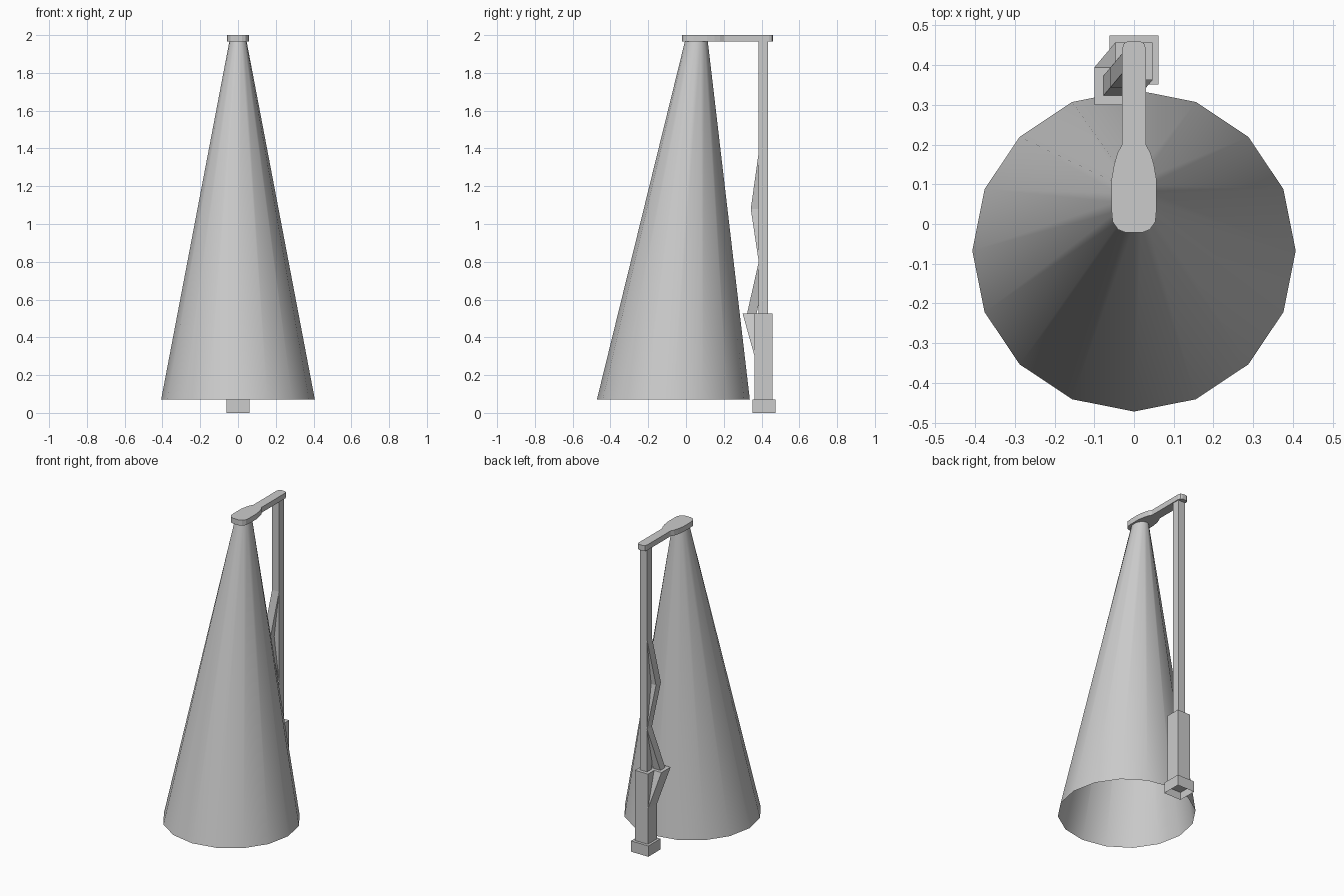
import bpy, bmesh, math

if "Cube" in bpy.data.objects:
    bpy.data.objects.remove(bpy.data.objects["Cube"], do_unlink=True)

grey = bpy.data.materials.new("plain_grey")
grey.use_nodes = True
colour = (0.6, 0.6, 0.6, 1)
grey.diffuse_color = colour
grey.node_tree.nodes["Principled BSDF"].inputs["Base Color"].default_value = colour

POST_Y = 0.41


def loft(name, rings, caps=True, smooth=False, recess=None):
    """Skin a stack of equal point rings; optionally sink a hole in the base."""
    bm = bmesh.new()
    loops = [[bm.verts.new(p) for p in ring] for ring in rings]
    n = len(loops[0])
    for low, high in zip(loops, loops[1:]):
        for i in range(n):
            j = (i + 1) % n
            bm.faces.new((low[i], low[j], high[j], high[i]))
    if caps:
        bottom = bm.faces.new(loops[0][::-1])
        bm.faces.new(loops[-1])
        if recess:
            bmesh.ops.inset_region(bm, faces=[bottom], thickness=recess)
            bmesh.ops.translate(bm, verts=bottom.verts, vec=(0, 0, 0.05))
    mesh = bpy.data.meshes.new(name)
    bm.to_mesh(mesh)
    bm.free()
    mesh.materials.append(grey)
    obj = bpy.data.objects.new(name, mesh)
    bpy.context.collection.objects.link(obj)
    if smooth:
        bpy.ops.object.select_all(action='DESELECT')
        obj.select_set(True)
        bpy.context.view_layer.objects.active = obj
        bpy.ops.object.shade_smooth_by_angle(angle=math.radians(35))
    return obj


def square(half, z, dx=0, dy=0):
    return [(dx + sx * half, POST_Y + dy + sy * half, z)
            for sx, sy in ((-1, -1), (1, -1), (1, 1), (-1, 1))]


def ellipse(rx, ry, y, z, sides=16):
    return [(rx * math.cos(math.tau * i / sides),
             y + ry * math.sin(math.tau * i / sides), z) for i in range(sides)]


# Open slanted light cone
loft("light_cone", [ellipse(0.407, 0.405, -0.067, 0.07),
                    ellipse(0.045, 0.06, 0.055, 1.97)], caps=False, smooth=True)

# Base, sleeve and straight post
loft("base", [square(0.062, 0, dy=0.003), square(0.062, 0.07, dy=0.003)], recess=0.03)
loft("sleeve", [square(0.047, 0.07), square(0.047, 0.525)])
loft("post", [square(0.025, 0.5), square(0.025, 1.97)])

# Leaning branch of the sleeve and the zigzag branch of the post
loft("sleeve_branch", [square(0.047, 0.3), square(0.047, 0.525, -0.053, -0.063)])
loft("post_branch", [square(0.025, 0.52, -0.053, -0.063), square(0.025, 0.8),
                     square(0.025, 1.08, -0.035, -0.042), square(0.025, 1.38)])

# Lamp head with its arm, mirrored from one half outline
half = [(0.02, -0.022), (0.04, -0.014), (0.054, 0.006), (0.057, 0.04), (0.057, 0.11),
        (0.05, 0.15), (0.041, 0.18), (0.03, 0.2), (0.03, 0.44), (0.025, 0.455), (0.013, 0.461)]
outline = half + [(-x, y) for x, y in reversed(half)]
loft("lamp_arm", [[(x, y, z) for x, y in outline] for z in (1.965, 2.0)])
